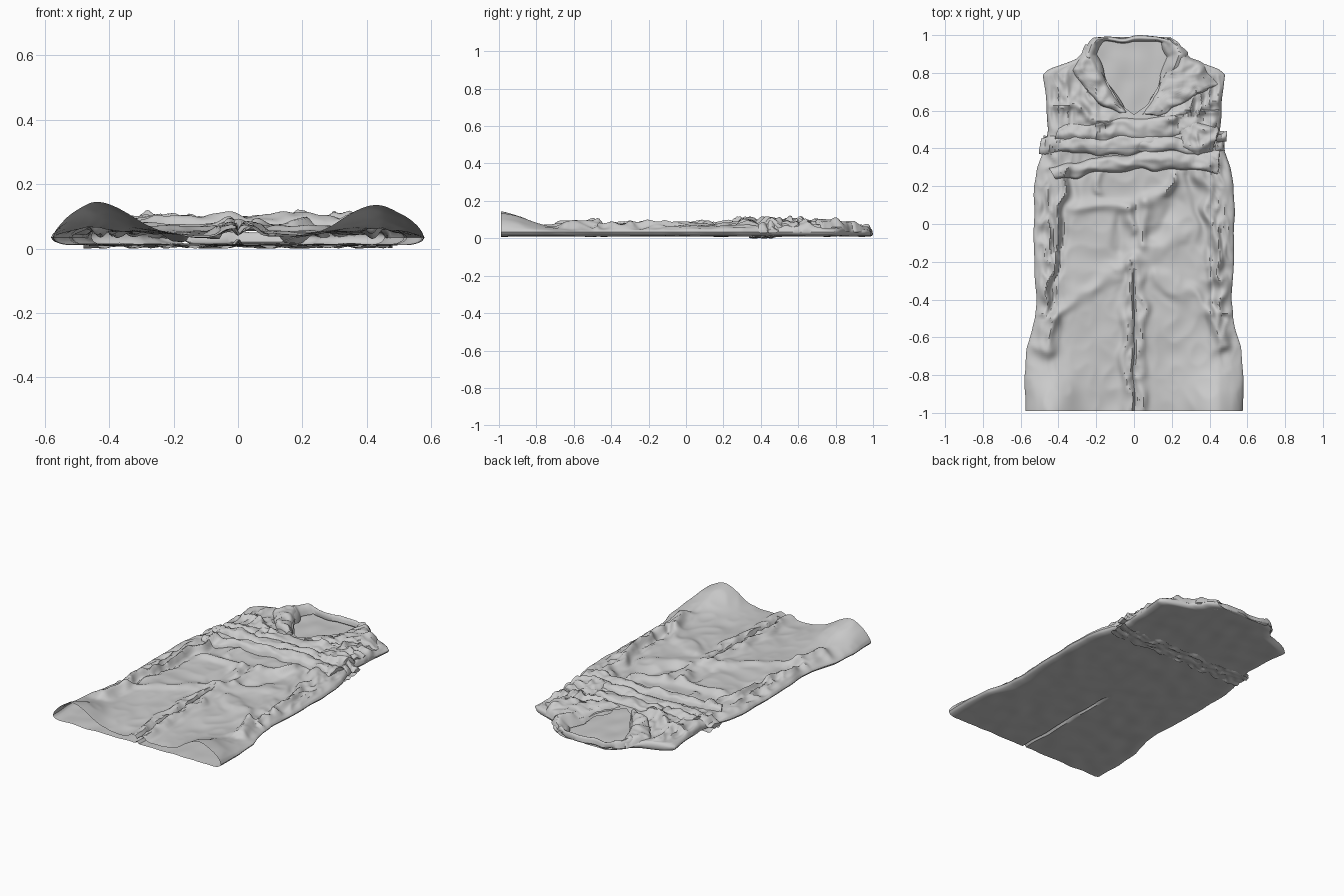
import bpy, math
from mathutils import Vector, noise

if "Cube" in bpy.data.objects:
    bpy.data.objects.remove(bpy.data.objects["Cube"])

EDGE_Z, BACK_Z = 0.035, 0.012


def lerp_table(table, t):
    if t <= table[0][0]:
        return table[0][1]
    for (t0, a), (t1, b) in zip(table, table[1:]):
        if t <= t1:
            return a + (b - a) * (t - t0) / (t1 - t0)
    return table[-1][1]


def gauss(d, s):
    return math.exp(-(d / s) ** 2)


def clamp(t):
    return max(0.0, min(1.0, t))


def n2(x, y, seed=0.0):
    return noise.noise(Vector((x, y, seed)))


# outline half width, neck opening half width and general loft, all along y
WIDTH = [(-1, .575), (-.82, .58), (-.65, .565), (-.5, .525), (-.4, .515), (-.2, .53),
         (.2, .53), (.3, .51), (.4, .475), (.5, .455), (.65, .465), (.79, .482),
         (.82, .45), (.87, .31), (.92, .26), (.96, .24), (.99, .19)]
NECK = [(.58, 0), (.63, .07), (.8, .17), (.9, .22), (.95, .2), (.99, .15)]
LOFT = [(-1, .036), (-.5, .052), (.3, .06), (.55, .07), (.75, .052), (.9, .06), (1, .04)]

# cloth folds: x1, y1, x2, y2, width, height; first the mirrored ones, then single ones
PAIRED = [(.495, -.46, .36, .28, .02, .026), (.45, -.42, .31, .26, .03, -.016),
          (.42, -.47, .1, -.26, .035, .016), (.47, -.65, .43, -.48, .045, .04),
          (.02, -.2, .03, -1, .03, .024), (.2, .26, .18, .18, .02, .016),
          (.44, .64, .16, .56, .03, .028), (.38, .79, .3, .61, .03, .02)]
SINGLE = [(-.3, .09, -.03, .09, .033, .021), (-.03, .08, .0, -.02, .025, .024),
          (.2, .22, .06, .1, .033, .02), (.06, .1, .06, -.12, .03, .02),
          (.22, .12, .12, -.06, .045, -.018), (-.06, .04, -.09, -.12, .03, -.018),
          (-.1, -.22, .0, -.17, .025, .016), (.04, -.16, .25, -.05, .045, .015)]


def seg_dist(x, y, f):
    dx, dy = f[2] - f[0], f[3] - f[1]
    t = clamp(((x - f[0]) * dx + (y - f[1]) * dy) / (dx * dx + dy * dy))
    return math.hypot(x - f[0] - t * dx, y - f[1] - t * dy)


def cloth_height(x, y):
    z = lerp_table(LOFT, y)
    # raised open hems
    z += (.11 if x < 0 else .1) * gauss(abs(x) - .43, .135) * gauss(y + 1, .2)
    wx, wy = x + .05 * n2(x * 8, y * 8, 5), y + .05 * n2(x * 8, y * 8, 8)
    for f in PAIRED:
        z += f[5] * gauss(seg_dist(abs(wx), wy, f), f[4])
    for f in SINGLE:
        z += f[5] * gauss(seg_dist(wx, wy, f), f[4])
    # crumpled side seams, centre seam and chest
    crumple = (gauss(abs(x) - .45, .06) * gauss(y + .1, .45) + .8 * gauss(x, .05) * gauss(y + .65, .4)
               + .7 * gauss(y - .6, .22) * clamp(abs(x) * 4))
    z += .018 * crumple * (1 - 3 * abs(n2(x * 20, y * 10, 3)))
    z += .008 * n2(x * 6, y * 5, 1) + .005 * (.5 - 2 * abs(n2(x * 9, y * 8, 2)))
    return max(z, .03)


def rounded(d, w=.06):
    return math.sqrt(max(0, 1 - (1 - clamp(d / w)) ** 2))


def surface(x, y):
    e = rounded(lerp_table(WIDTH, y) - abs(x))
    z = EDGE_Z + (cloth_height(x, y) - EDGE_Z) * e
    k = clamp((abs(x) - lerp_table(NECK, y)) / .05 + .5) if y > .59 else 1
    return .02 + (z - .02) * k


def make_mesh(name, verts, faces, angle=40):
    me = bpy.data.meshes.new(name)
    me.from_pydata(verts, [], faces)
    ob = bpy.data.objects.new(name, me)
    bpy.context.collection.objects.link(ob)
    bpy.ops.object.select_all(action='DESELECT')
    ob.select_set(True)
    bpy.context.view_layer.objects.active = ob
    bpy.ops.object.mode_set(mode='EDIT')
    bpy.ops.mesh.select_all(action='SELECT')
    bpy.ops.mesh.remove_doubles(threshold=.0004)
    bpy.ops.mesh.normals_make_consistent(inside=False)
    bpy.ops.object.mode_set(mode='OBJECT')
    bpy.ops.object.shade_smooth_by_angle(angle=math.radians(angle))


def grid_faces(rows, cols, wrap=False):
    last = cols if wrap else cols - 1
    return [(r * cols + c, r * cols + (c + 1) % cols, (r + 1) * cols + (c + 1) % cols, (r + 1) * cols + c)
            for r in range(rows - 1) for c in range(last)]


# garment body: each half runs from the inner back edge, round the side, to the inner front edge
def garment():
    rows, n = 170, 60
    verts, faces = [], []
    for side in (-1, 1):
        base = len(verts)
        for r in range(rows):
            y = -.99 + 1.98 * r / (rows - 1)
            w = lerp_table(WIDTH, y) + .006 * n2(y * 8, side, 4)
            leg = clamp((-.2 - y) / .15)
            sway = .012 * n2(y * 7, 0, 9) * leg     # wavering line where the legs touch
            neck = min(lerp_table(NECK, y), w - .02)
            for k in range(2 * n):
                front = k >= n
                t = (k if not front else 2 * n - 1 - k) / (n - 1)
                t = .6 * t + .4 * math.sin(t * math.pi / 2)
                inner = neck if front else 0
                ax = inner + (w - inner) * t
                x = side * ax
                e = rounded(w - ax) * (1 - leg * (1 - rounded(ax + .001, .02)))
                if front:
                    z = EDGE_Z + (cloth_height(x, y) - EDGE_Z) * e
                else:
                    z = EDGE_Z - (EDGE_Z - BACK_Z) * e + .006 * n2(x * 10, y * 8, 7) * e
                verts.append((x + sway * gauss(ax, .05), y, z))
        faces += [tuple(base + i for i in f) for f in grid_faces(rows, 2 * n)]
    make_mesh("garment_body", verts, faces)


# strip of folded cloth between two edge paths, laid on the garment
def cloth_strip(name, edge_a, edge_b, lift, rows=60, cols=14, rough=.012, seed=0):
    def along(path, t):
        s = t * (len(path) - 1)
        i = min(int(s), len(path) - 2)
        return Vector(path[i]).lerp(Vector(path[i + 1]), s - i)
    verts = []
    for r in range(rows):
        t = r / (rows - 1)
        a, b = along(edge_a, t), along(edge_b, t)
        for k in range(2 * cols):
            top = k < cols
            v = (k if top else 2 * cols - 1 - k) / (cols - 1)
            p = a.lerp(b, v)
            p += Vector((n2(p.x * 9, p.y * 9, seed), n2(p.x * 9, p.y * 9, seed + 3))) * .028
            p.y = min(p.y, 1)
            arch = math.sqrt(max(0, math.sin(math.pi * v)))
            ends = .45 + .55 * math.sqrt(max(0, math.sin(math.pi * t)))
            z = surface(p.x, p.y)
            if top:
                z += lift * arch * ends + rough * arch * (n2(p.x * 8, p.y * 18, seed) + .7 * n2(p.x * 20, p.y * 24, seed))
            else:
                z -= .008 * arch
            verts.append((p.x, p.y, max(z, .012)))
    c = 2 * cols
    faces = grid_faces(rows, c, True) + [tuple(range(c)), tuple(range((rows - 1) * c, rows * c))]
    make_mesh(name, verts, faces)


garment()

# collar roll behind the neck, continuing into both lapels
cloth_strip("collar",
            [(-.22, .78), (-.27, .9), (-.21, .985), (0, .998), (.2, .985), (.27, .9), (.24, .78)],
            [(-.15, .77), (-.2, .89), (-.16, .96), (0, .972), (.15, .96), (.19, .89), (.15, .77)], .032, 80, 10, .008, 11)
cloth_strip("left_lapel", [(-.25, .94), (-.33, .82), (-.26, .7), (-.08, .59)],
            [(-.2, .92), (-.165, .8), (-.1, .68), (-.05, .6)], .03, 60, 16, .014, 21)
cloth_strip("right_lapel", [(.25, .93), (.36, .84), (.44, .74), (.12, .57)],
            [(.2, .92), (.175, .8), (.11, .69), (.04, .58)], .032, 60, 18, .016, 31)

# wrapped waist: crossing overlap, belt, lower band, bow and tails
cloth_strip("wrap_overlap", [(-.4, .51), (.45, .61)], [(-.42, .42), (.44, .47)], .022, 70, 18, .014, 41)
cloth_strip("belt", [(-.5, .46), (0, .47), (.47, .49)], [(-.5, .38), (-.02, .36), (.47, .4)], .028, 70, 14, .014, 51)
cloth_strip("lower_band", [(-.45, .3), (-.15, .36), (.15, .38), (.46, .38)],
            [(-.42, .235), (-.15, .28), (.15, .295), (.44, .28)], .045, 70, 16, .016, 61)
cloth_strip("belt_bow", [(0, .45), (.36, .47)], [(0, .39), (.36, .38)], .042, 40, 12, .016, 71)
cloth_strip("belt_knot", [(.25, .5), (.34, .55), (.43, .52)],
            [(.25, .39), (.34, .35), (.44, .38)], .045, 36, 18, .022, 81)
cloth_strip("belt_tail", [(.4, .49), (.5, .5)], [(.4, .43), (.5, .43)], .025, 24, 10, .01, 91)
cloth_strip("belt_tail_end", [(.42, .43), (.485, .43)], [(.43, .38), (.485, .375)], .02, 16, 10, .008, 95)

# crumpled belt passing across the back
verts = [(-.48 + .96 * i / 69, .35 + .12 * j / 11 + .03 * n2(i * .12, 0, 2),
          max(0, .007 + .014 * n2(i * .3, j * .4, 6))) for i in range(70) for j in range(12)]
make_mesh("back_belt", verts, grid_faces(70, 12))
